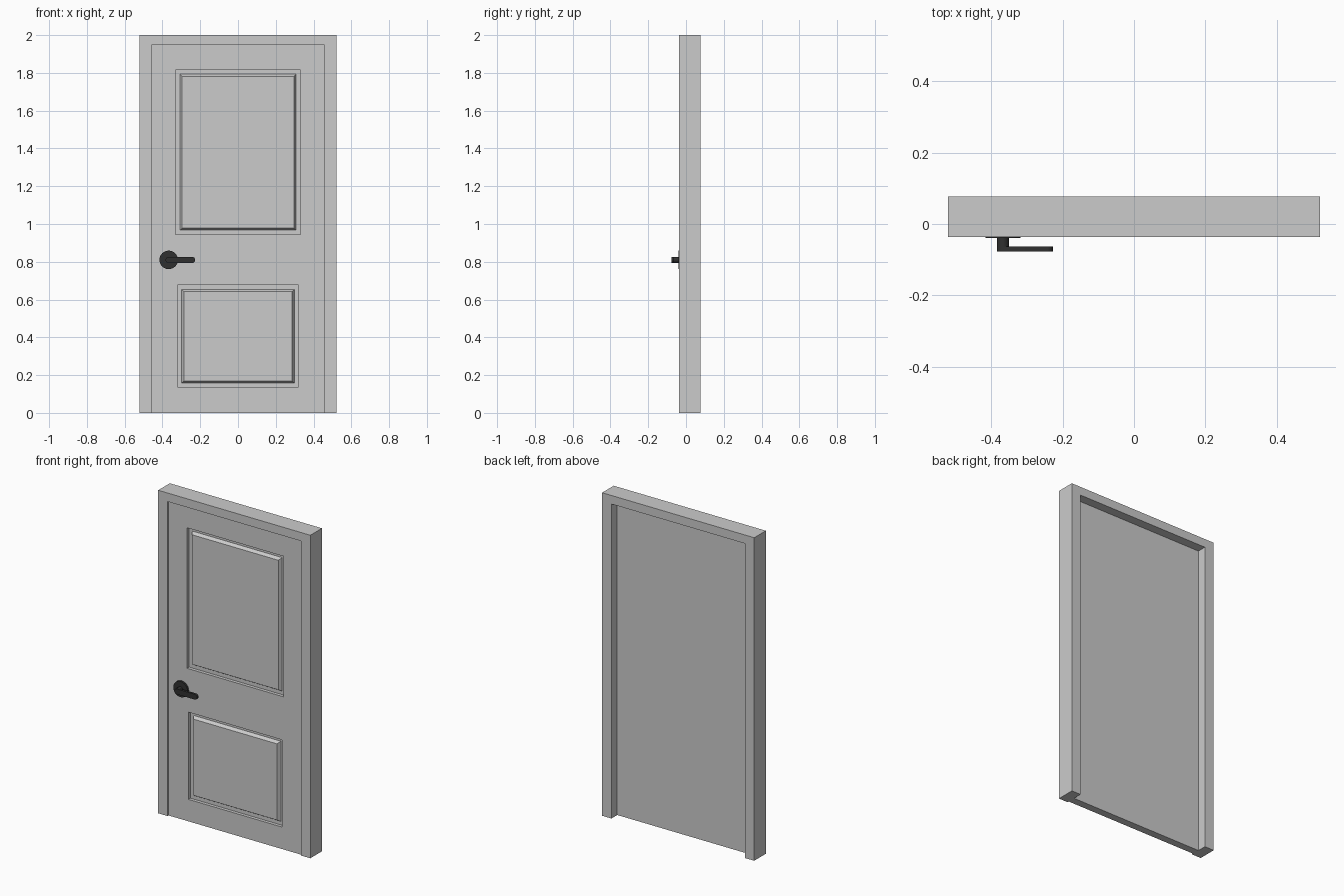
import bpy, bmesh, math

if "Cube" in bpy.data.objects:
    bpy.data.objects.remove(bpy.data.objects["Cube"])

FRONT, BACK = -0.0367, 0.0767      # frame depth range
LEAF_F, LEAF_B = -0.027, 0.02      # door leaf depth range
DEPTH = 0.02                       # panel recess depth


def make(name, bm, mat=None):
    bmesh.ops.recalc_face_normals(bm, faces=bm.faces)
    me = bpy.data.meshes.new(name)
    bm.to_mesh(me)
    bm.free()
    ob = bpy.data.objects.new(name, me)
    bpy.context.collection.objects.link(ob)
    if mat:
        me.materials.append(mat)
    return ob


def prism(name, front, y0, y1, back=None, mat=None):
    """Solid between an xz outline at y0 and a matching outline at y1."""
    bm = bmesh.new()
    a = [bm.verts.new((x, y0, z)) for x, z in front]
    b = [bm.verts.new((x, y1, z)) for x, z in (back or front)]
    bm.faces.new(a)
    bm.faces.new(b[::-1])
    n = len(a)
    for i in range(n):
        j = (i + 1) % n
        bm.faces.new((a[i], b[i], b[j], a[j]))
    return make(name, bm, mat)


def rect(w, z0, z1, inset=0.0):
    return [(-w + inset, z0 + inset), (w - inset, z0 + inset),
            (w - inset, z1 - inset), (-w + inset, z1 - inset)]


def arc(cx, cz, r, start, end, n):
    return [(cx + r * math.cos(t), cz + r * math.sin(t))
            for t in (math.radians(start + (end - start) * i / n) for i in range(n + 1))]


def smooth(ob):
    bpy.ops.object.select_all(action='DESELECT')
    ob.select_set(True)
    bpy.context.view_layer.objects.active = ob
    bpy.ops.object.shade_smooth_by_angle(angle=math.radians(35))


# Door frame: upside-down U outline
W, IN, TOP, ITOP = 0.521, 0.457, 2.0, 1.947
prism("door_frame", [(-W, 0), (-IN, 0), (-IN, ITOP), (IN, ITOP),
                     (IN, 0), (W, 0), (W, TOP), (-W, TOP)], FRONT, BACK)

# Door leaf with two recesses, each holding a raised bevelled field
leaf = prism("door_leaf", rect(IN, 0, ITOP), LEAF_F, LEAF_B)
for label, w, z0, z1 in (("upper", 0.330, 0.945, 1.815), ("lower", 0.320, 0.136, 0.676)):
    cutter = prism(label + "_cutter", rect(w, z0, z1), LEAF_F - 0.02, LEAF_F + DEPTH)
    cutter.hide_render = True
    mod = leaf.modifiers.new(label + "_recess", 'BOOLEAN')
    mod.operation = 'DIFFERENCE'
    mod.solver = 'EXACT'
    mod.object = cutter
    bpy.context.view_layer.objects.active = leaf
    bpy.ops.object.modifier_apply(modifier=mod.name)
    bpy.data.objects.remove(cutter)
    prism(label + "_panel", rect(w, z0, z1, 0.034), LEAF_F, LEAF_F + DEPTH,
          rect(w, z0, z1, 0.022))

# Lever handle
dark = bpy.data.materials.new("dark_metal")
dark.diffuse_color = (0.03, 0.03, 0.03, 1)
dark.use_nodes = True
dark.node_tree.nodes["Principled BSDF"].inputs["Base Color"].default_value = dark.diffuse_color
HX, HZ, R = -0.367, 0.81, 0.0165
rose = prism("handle_rose", arc(HX, HZ, 0.049, 0, 348.75, 31), -0.0393, LEAF_F, mat=dark)
neck = prism("handle_neck", arc(HX, HZ, R, 0, 345, 23), -0.064, -0.038, mat=dark)
lever = prism("handle_lever", arc(HX, HZ, R, 90, 270, 12) + arc(-0.243, HZ, R, -90, 90, 12),
              -0.0767, -0.0625, mat=dark)
for ob in (rose, neck, lever):
    smooth(ob)
